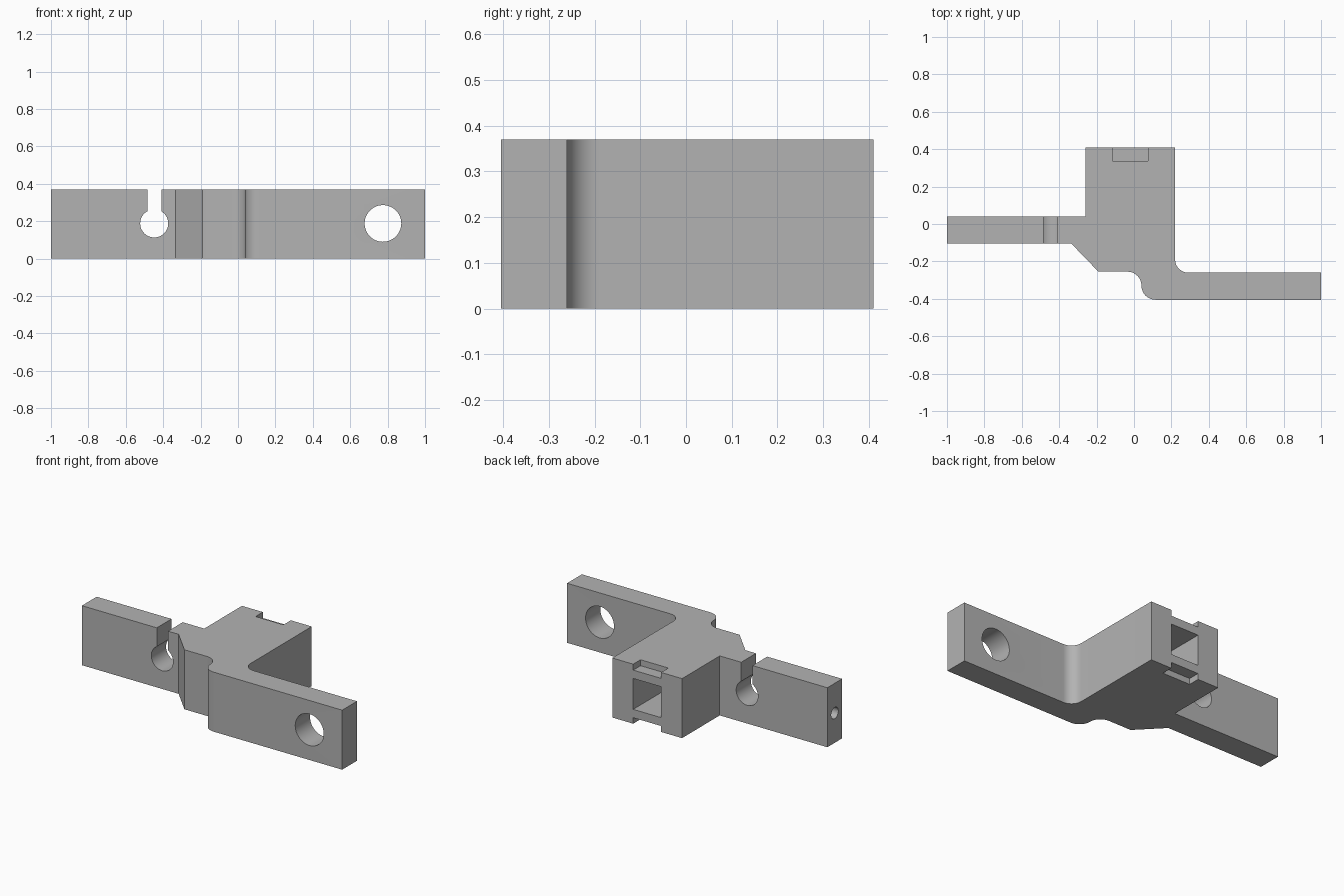
import bpy, bmesh, math

if "Cube" in bpy.data.objects:
    bpy.data.objects.remove(bpy.data.objects["Cube"], do_unlink=True)

HEIGHT = 0.37
MID = HEIGHT / 2

grey = bpy.data.materials.new("plain grey")
grey.use_nodes = True
grey.diffuse_color = (0.45, 0.45, 0.45, 1)
grey.node_tree.nodes["Principled BSDF"].inputs["Base Color"].default_value = (0.45, 0.45, 0.45, 1)


def arc(cx, cy, r, start, end, steps=12):
    angles = [math.radians(start + (end - start) * i / steps) for i in range(steps + 1)]
    return [(cx + r * math.cos(a), cy + r * math.sin(a)) for a in angles]


def add_object(name, bm):
    bmesh.ops.recalc_face_normals(bm, faces=bm.faces)
    mesh = bpy.data.meshes.new(name)
    bm.to_mesh(mesh)
    bm.free()
    mesh.materials.append(grey)
    obj = bpy.data.objects.new(name, mesh)
    bpy.context.collection.objects.link(obj)
    return obj


def box(name, x, y, z):
    bm = bmesh.new()
    bmesh.ops.create_cube(bm, size=1)
    for v in bm.verts:
        for i, (low, high) in enumerate((x, y, z)):
            v.co[i] = low if v.co[i] < 0 else high
    return add_object(name, bm)


def cylinder(name, location, radius, depth, axis):
    bm = bmesh.new()
    bmesh.ops.create_cone(bm, cap_ends=True, segments=48, radius1=radius,
                          radius2=radius, depth=depth)
    obj = add_object(name, bm)
    obj.location = location
    turn = math.pi / 2
    obj.rotation_euler = (turn, 0, 0) if axis == "y" else (0, turn, 0)
    return obj


# Bracket body: plan outline with an S-bend at the front and an inner fillet
outline = [(-1, 0.04), (-0.26, 0.04), (-0.26, 0.41), (0.22, 0.41)]
outline += arc(0.29, -0.19, 0.07, 180, 270)
outline += [(1, -0.26), (1, -0.405)]
outline += arc(0.115, -0.33, 0.075, 270, 180)
outline += arc(-0.035, -0.33, 0.075, 0, 90)[1:]
outline += [(-0.19, -0.255), (-0.335, -0.105), (-1, -0.105)]

bm = bmesh.new()
base = bm.faces.new([bm.verts.new((x, y, 0)) for x, y in outline])
extruded = bmesh.ops.extrude_face_region(bm, geom=[base])["geom"]
bmesh.ops.translate(bm, vec=(0, 0, HEIGHT),
                    verts=[g for g in extruded if isinstance(g, bmesh.types.BMVert)])
bracket = add_object("bracket", bm)

# Holes, slot, square socket and its two latch notches
SOCKET = (-0.116, 0.076)
cutters = [
    cylinder("arm_hole_cutter", (0.775, -0.33, 0.188), 0.098, 0.4, "y"),
    cylinder("keyhole_cutter", (-0.448, -0.03, 0.188), 0.075, 0.4, "y"),
    box("keyhole_slot_cutter", (-0.485, -0.408), (-0.2, 0.2), (0.19, 0.5)),
    cylinder("end_hole_cutter", (-0.9, -0.033, MID), 0.035, 0.4, "x"),
    box("socket_cutter", SOCKET, (0.0, 0.5), (MID - 0.096, MID + 0.096)),
    box("upper_notch_cutter", SOCKET, (0.338, 0.5), (HEIGHT - 0.037, 0.5)),
    box("lower_notch_cutter", SOCKET, (0.338, 0.5), (-0.1, 0.037)),
]
for cutter in cutters:
    cutter.hide_render = True
    cut = bracket.modifiers.new(cutter.name, "BOOLEAN")
    cut.operation = "DIFFERENCE"
    cut.solver = "EXACT"
    cut.object = cutter

# Bake the cuts, then remove the helpers
bpy.ops.object.select_all(action="DESELECT")
bpy.context.view_layer.objects.active = bracket
bracket.select_set(True)
for name in [m.name for m in bracket.modifiers]:
    bpy.ops.object.modifier_apply(modifier=name)
for cutter in cutters:
    bpy.data.objects.remove(cutter, do_unlink=True)
bpy.ops.object.shade_smooth_by_angle(angle=math.radians(30))
